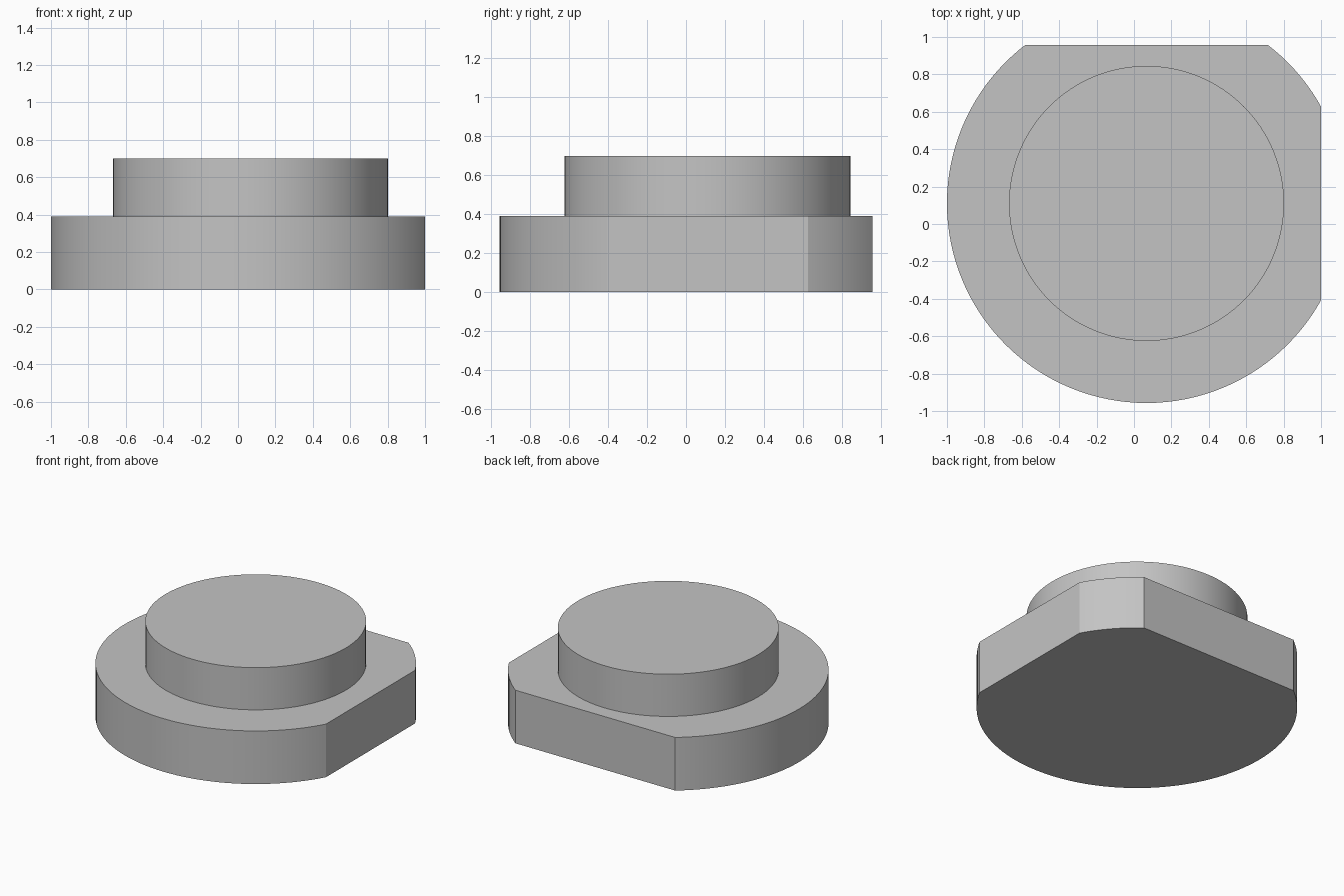
import bpy
import bmesh
import math
from mathutils import Matrix, Vector

cube = bpy.data.objects.get("Cube")
if cube:
    bpy.data.objects.remove(cube, do_unlink=True)

# Shared axis of both discs
CX, CY = 0.067, 0.11
SEGMENTS = 128

grey = bpy.data.materials.new("plain grey")
grey.use_nodes = True
color = (0.55, 0.55, 0.55, 1)
grey.diffuse_color = color
grey.node_tree.nodes["Principled BSDF"].inputs["Base Color"].default_value = color


def disc(name, radius, bottom, top, flats=()):
    """Upright disc; each flat is (point, outward normal) of a trimmed side."""
    bm = bmesh.new()
    bmesh.ops.create_cone(
        bm, cap_ends=True, segments=SEGMENTS, radius1=radius, radius2=radius,
        depth=top - bottom,
        matrix=Matrix.Translation((CX, CY, (bottom + top) / 2)))
    for point, normal in flats:
        geom = bm.verts[:] + bm.edges[:] + bm.faces[:]
        cut = bmesh.ops.bisect_plane(bm, geom=geom, plane_co=Vector(point),
                                     plane_no=Vector(normal), clear_outer=True)
        rim = [e for e in cut["geom_cut"] if isinstance(e, bmesh.types.BMEdge)]
        rim = [e for e in bm.edges if e.is_boundary] or rim
        bmesh.ops.holes_fill(bm, edges=rim, sides=0)
    bmesh.ops.recalc_face_normals(bm, faces=bm.faces)
    mesh = bpy.data.meshes.new(name)
    bm.to_mesh(mesh)
    bm.free()
    mesh.materials.append(grey)
    obj = bpy.data.objects.new(name, mesh)
    bpy.context.collection.objects.link(obj)
    bpy.ops.object.select_all(action="DESELECT")
    obj.select_set(True)
    bpy.context.view_layer.objects.active = obj
    bpy.ops.object.shade_smooth_by_angle(angle=math.radians(20))
    return obj


# Wide base flange with a flat on the back and on the left side
disc("base_flange", 1.067, 0, 0.39,
     flats=[((1, 0, 0), (1, 0, 0)), ((0, 0.957, 0), (0, 1, 0))])

# Narrower round boss on top
disc("round_boss", 0.735, 0.39, 0.70)
